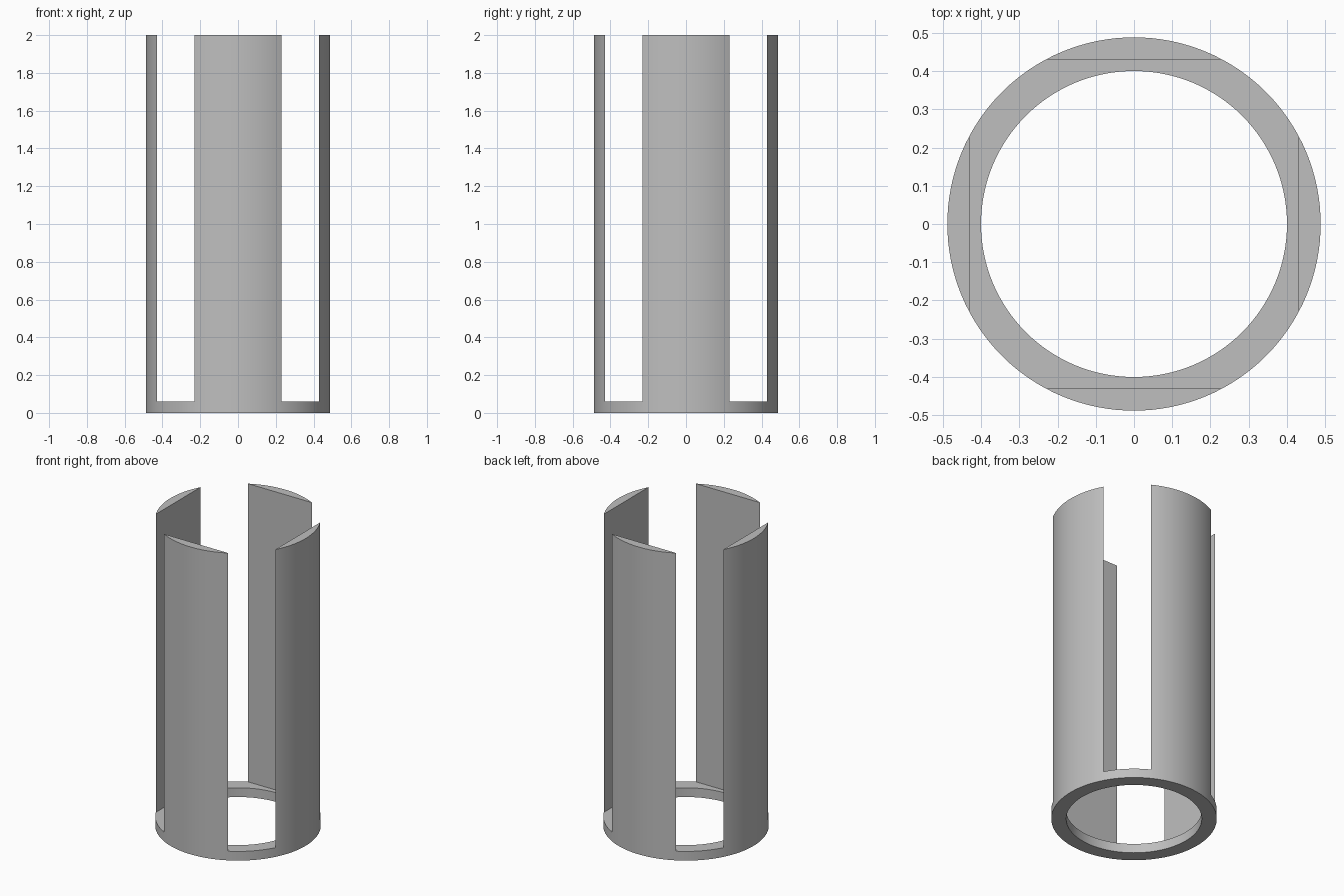
import bpy

# Remove the default object
cube = bpy.data.objects.get("Cube")
if cube:
    bpy.data.objects.remove(cube, do_unlink=True)

HEIGHT = 2.0
OUTER_RADIUS = 0.488
BORE_RADIUS = 0.4
SLOT_HALF = 0.43     # distance of the flat inner wall faces from the axis
BASE_HEIGHT = 0.06
SIDES = 128


def make_cylinder(name, radius, bottom, top):
    bpy.ops.mesh.primitive_cylinder_add(
        vertices=SIDES, radius=radius, depth=top - bottom,
        location=(0, 0, (bottom + top) / 2))
    obj = bpy.context.object
    obj.name = name
    return obj


def cut(target, cutter):
    cutter.hide_render = True
    mod = target.modifiers.new("cut", "BOOLEAN")
    mod.operation = "DIFFERENCE"
    mod.solver = "EXACT"
    mod.object = cutter
    bpy.context.view_layer.objects.active = target
    bpy.ops.object.modifier_apply(modifier=mod.name)
    bpy.data.objects.remove(cutter, do_unlink=True)


# Grey material
grey = bpy.data.materials.new("light grey")
grey.use_nodes = True
color = (0.52, 0.52, 0.52, 1)
grey.diffuse_color = color
grey.node_tree.nodes["Principled BSDF"].inputs["Base Color"].default_value = color

# Solid sleeve body
sleeve = make_cylinder("slotted_sleeve", OUTER_RADIUS, 0, HEIGHT)

# Square hollow above the base ring breaks through, leaving four flat-backed walls
bpy.ops.mesh.primitive_cube_add(size=1, location=(0, 0, BASE_HEIGHT + HEIGHT / 2))
hollow = bpy.context.object
hollow.name = "square_hollow_cutter"
hollow.scale = (2 * SLOT_HALF, 2 * SLOT_HALF, HEIGHT)
cut(sleeve, hollow)

# Round bore through the base ring
cut(sleeve, make_cylinder("bore_cutter", BORE_RADIUS, -0.1, 0.2))

# Finish: one colour, smooth round faces with crisp edges
sleeve.data.materials.clear()
sleeve.data.materials.append(grey)
for poly in sleeve.data.polygons:
    poly.material_index = 0
bpy.ops.object.select_all(action="DESELECT")
sleeve.select_set(True)
bpy.context.view_layer.objects.active = sleeve
bpy.ops.object.shade_smooth_by_angle()
